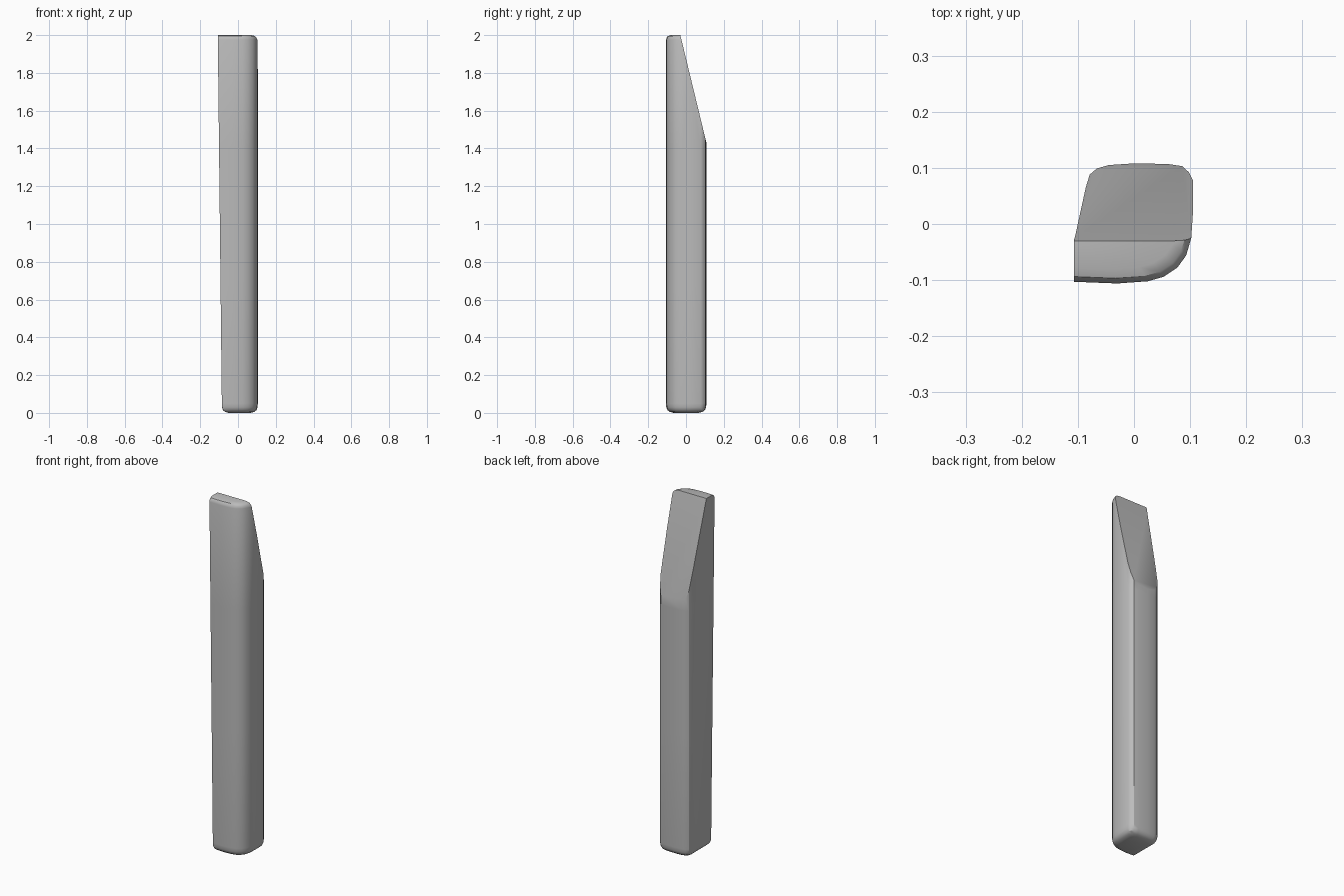
import bpy, bmesh, math
from mathutils import Vector

cube = bpy.data.objects.get("Cube")
if cube:
    bpy.data.objects.remove(cube, do_unlink=True)

# Plain grey finish
grey = bpy.data.materials.new("plain_grey")
grey.use_nodes = True
colour = (0.5, 0.5, 0.5, 1)
grey.diffuse_color = colour
grey.node_tree.nodes["Principled BSDF"].inputs["Base Color"].default_value = colour

BACK, RIGHT = 0.108, 0.105


def section(z):
    """Outline at height z: the left side flares upward, one front corner is broad."""
    left = -0.085 - 0.011 * z
    return [(left, -0.103), (left, -0.03), (-0.086, 0.065), (-0.079, 0.088),
            (-0.066, 0.099), (-0.045, 0.105), (0, BACK), (0.06, 0.107),
            (0.086, 0.103), (0.098, 0.092), (RIGHT, 0.078), (RIGHT, 0.02),
            (0.102, -0.025), (0.093, -0.056), (0.077, -0.078),
            (0.053, -0.094), (0.025, -0.102), (-0.03, -0.106)]


def ring(bm, z, scale, pivot):
    px, py = pivot
    return [bm.verts.new((px + (x - px) * scale, py + (y - py) * scale, z))
            for x, y in section(z)]


bm = bmesh.new()
centre = (0.005, 0)
rear_corner = (-0.107, BACK)

# Rounded foot, long shaft, and a top softened on the front and right only
levels = [(0, 0.62, centre), (0.006, 0.82, centre), (0.015, 0.93, centre),
          (0.03, 0.985, centre), (0.05, 1, centre), (0.7, 1, centre),
          (1.4, 1, centre), (1.975, 1, rear_corner), (1.987, 0.985, rear_corner),
          (1.995, 0.955, rear_corner), (2, 0.88, rear_corner)]
rings = [ring(bm, *level) for level in levels]
for low, high in zip(rings, rings[1:]):
    for i in range(len(low)):
        j = (i + 1) % len(low)
        bm.faces.new((low[i], low[j], high[j], high[i]))
bm.faces.new(rings[0])
bm.faces.new(rings[-1])

# Slanted cut across the back of the top
cut_top = Vector((0, -0.03, 2))
cut_low = Vector((0, BACK, 1.43))
normal = (cut_top - cut_low).cross(Vector((1, 0, 0)))
if normal.y < 0:
    normal.negate()
geom = bm.verts[:] + bm.edges[:] + bm.faces[:]
cut = bmesh.ops.bisect_plane(bm, geom=geom, plane_co=cut_top, plane_no=normal,
                             clear_outer=True)
rim = [e for e in cut["geom_cut"] if isinstance(e, bmesh.types.BMEdge)]
bmesh.ops.contextual_create(bm, geom=rim)
bmesh.ops.recalc_face_normals(bm, faces=bm.faces[:])

mesh = bpy.data.meshes.new("slanted_post")
bm.to_mesh(mesh)
bm.free()
mesh.materials.append(grey)
post = bpy.data.objects.new("slanted_post", mesh)
bpy.context.collection.objects.link(post)

# Smooth shading with crisp cut edges
bpy.ops.object.select_all(action="DESELECT")
post.select_set(True)
bpy.context.view_layer.objects.active = post
bpy.ops.object.shade_smooth_by_angle(angle=math.radians(32))
